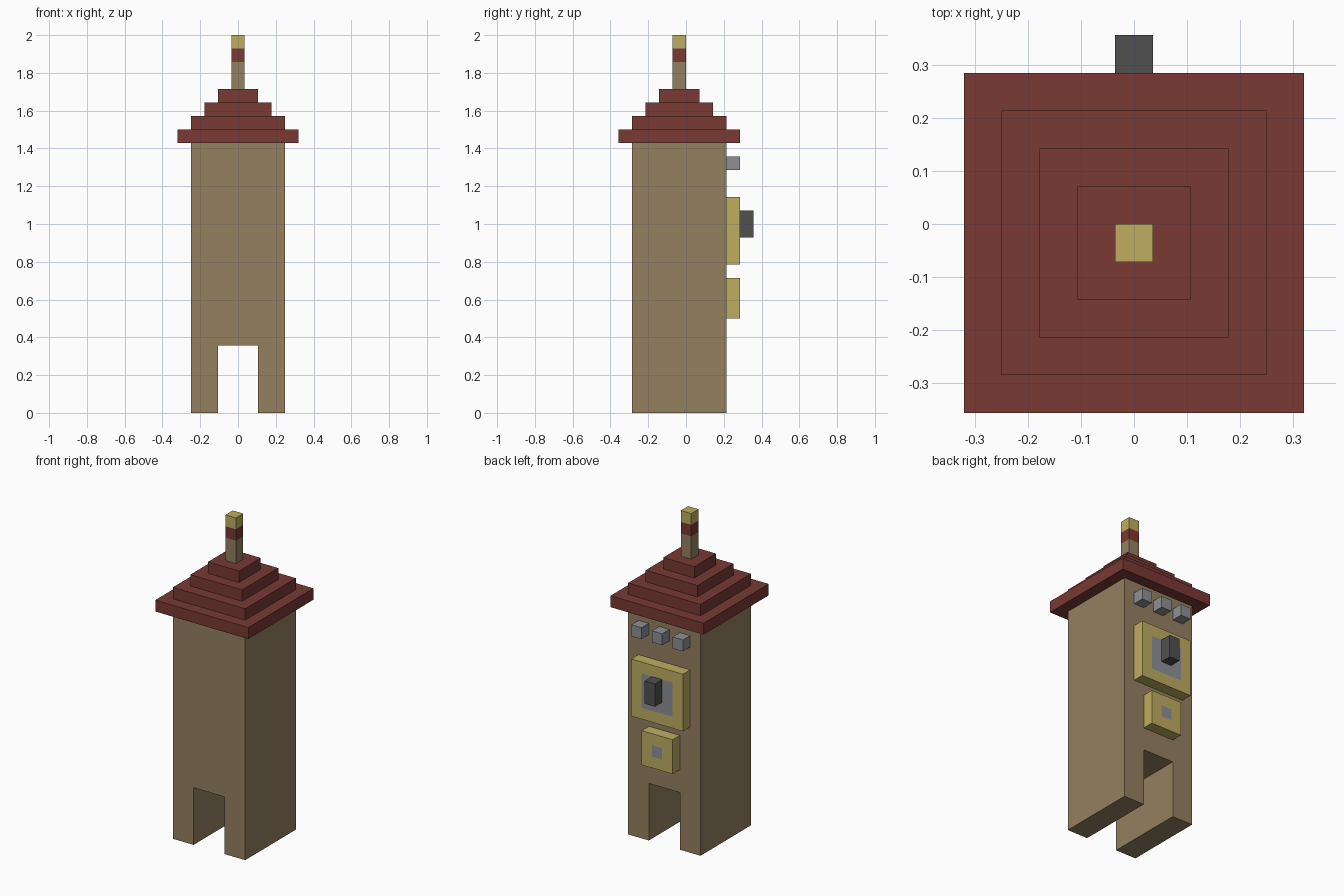
import bpy, bmesh

if "Cube" in bpy.data.objects:
    bpy.data.objects.remove(bpy.data.objects["Cube"])

U = 1 / 14  # one block of the model's block grid


def material(name, r, g, b):
    lin = [((c / 255 + 0.055) / 1.055) ** 2.4 for c in (r, g, b)]
    m = bpy.data.materials.new(name)
    m.diffuse_color = (*lin, 1)
    m.use_nodes = True
    m.node_tree.nodes["Principled BSDF"].inputs["Base Color"].default_value = m.diffuse_color
    return m


STONE = material("tan stone", 148, 128, 96)
RED = material("red tile", 120, 58, 52)
GOLD = material("pale gold", 190, 174, 96)
GREY = material("grey", 142, 144, 150)
DARK = material("dark grey", 80, 80, 80)


def finish(name, bm, *mats):
    bmesh.ops.recalc_face_normals(bm, faces=bm.faces)
    mesh = bpy.data.meshes.new(name)
    bm.to_mesh(mesh)
    bm.free()
    for m in mats:
        mesh.materials.append(m)
    obj = bpy.data.objects.new(name, mesh)
    bpy.context.collection.objects.link(obj)
    return obj


def box_mesh(x, y, z):
    """Box from (min, max) pairs given in blocks."""
    bm = bmesh.new()
    bmesh.ops.create_cube(bm, size=1)
    for v in bm.verts:
        v.co = [(a + b) / 2 * U + c * (b - a) * U for (a, b), c in zip((x, y, z), v.co)]
    return bm


def box(name, x, y, z, mat):
    return finish(name, box_mesh(x, y, z), mat)


def panel(name, half, z0, z1):
    """Gold panel on the back wall with a flush grey centre one block in from the rim."""
    bm = box_mesh((-half, half), (3, 4), (z0, z1))
    for co, no in (((1 - half, 0, 0), (1, 0, 0)), ((half - 1, 0, 0), (1, 0, 0)),
                   ((0, 0, z0 + 1), (0, 0, 1)), ((0, 0, z1 - 1), (0, 0, 1))):
        bmesh.ops.bisect_plane(bm, geom=bm.verts[:] + bm.edges[:] + bm.faces[:],
                               plane_co=[c * U for c in co], plane_no=no)
    bm.normal_update()
    for f in bm.faces:
        c = f.calc_center_median() / U
        if f.normal.y > 0.9 and abs(c.x) < half - 1 and z0 + 1 < c.z < z1 - 1:
            f.material_index = 1
    finish(name, bm, GOLD, GREY)


# Tower body with the passage cut through at the foot
bm = bmesh.new()
profile = [(-3.5, 0), (-1.5, 0), (-1.5, 5), (1.5, 5), (1.5, 0), (3.5, 0), (3.5, 20), (-3.5, 20)]
face = bm.faces.new([bm.verts.new((x * U, -4 * U, z * U)) for x, z in profile])
ext = bmesh.ops.extrude_face_region(bm, geom=[face])
for v in ext["geom"]:
    if isinstance(v, bmesh.types.BMVert):
        v.co.y = 3 * U
finish("tower_body", bm, STONE)

# Stepped roof: square rings joined into one shell
bm = bmesh.new()
rings = []
for step in range(4):
    h = 4.5 - step
    for z in (20 + step, 21 + step):
        rings.append([bm.verts.new((sx * h * U, (sy * h - 0.5) * U, z * U))
                      for sx, sy in ((-1, -1), (1, -1), (1, 1), (-1, 1))])
for a, b in zip(rings, rings[1:]):
    for i in range(4):
        j = (i + 1) % 4
        bm.faces.new((a[i], a[j], b[j], b[i]))
bm.faces.new(rings[0])
bm.faces.new(rings[-1])
finish("stepped_roof", bm, RED)

# Spire
for name, z0, z1, mat in (("spire_post", 24, 26, STONE), ("spire_band", 26, 27, RED),
                          ("spire_tip", 27, 28, GOLD)):
    box(name, (-0.5, 0.5), (-1, 0), (z0, z1), mat)

# Back wall: dial with hand, small dial, row of studs
panel("large_dial", 2.5, 11, 16)
box("dial_hand", (-0.5, 0.5), (4, 5), (13, 15), DARK)
panel("small_dial", 1.5, 7, 10)
for i, x in enumerate((-2, 0, 2)):
    box(f"stud_{i + 1}", (x - 0.5, x + 0.5), (3, 4), (18, 19), GREY)
